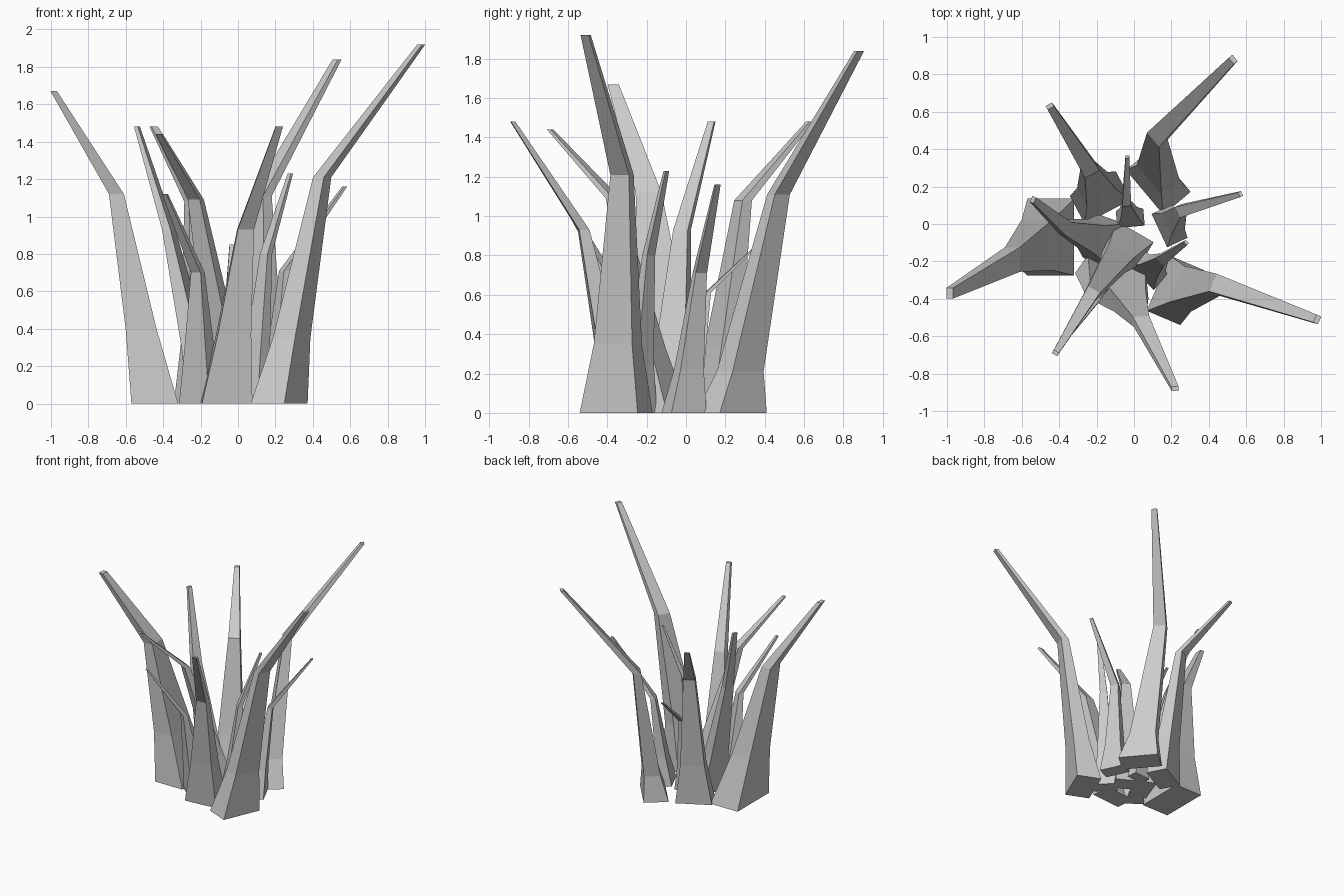
import bpy, bmesh
from math import radians, cos, sin
from mathutils import Vector

# Each blade: base x, y, thickness, facing angle, knee height, bend point, tip point
BLADES = [
    ((0.13, 0.23), 0.19, 40, 0.21, (0.125, 0.47, 1.11), (0.53, 0.88, 1.84)),
    ((-0.18, 0.14), 0.17, 118, 0.33, (-0.235, 0.29, 1.08), (-0.45, 0.63, 1.48)),
    ((-0.445, -0.07), 0.25, 180, 0.40, (-0.65, -0.19, 1.12), (-0.985, -0.37, 1.67)),
    ((-0.03, -0.10), 0.14, -120, 0.33, (-0.225, -0.37, 1.09), (-0.42, -0.69, 1.44)),
    ((-0.065, -0.33), 0.165, -85, 0.37, (0.04, -0.52, 0.93), (0.22, -0.88, 1.48)),
    ((0.22, -0.355), 0.195, -23, 0.35, (0.45, -0.325, 1.21), (0.98, -0.51, 1.92)),
    ((0.19, -0.01), 0.12, 25, 0.22, (0.25, 0.07, 0.71), (0.57, 0.16, 1.16)),
    ((-0.16, -0.09), 0.15, 160, 0.30, (-0.37, -0.02, 0.93), (-0.54, 0.13, 1.48)),
    ((0.08, -0.25), 0.11, 45, 0.25, (0.15, -0.19, 0.80), (0.28, -0.10, 1.23)),
    ((-0.02, 0.03), 0.09, 95, 0.20, (-0.04, 0.11, 0.61), (-0.035, 0.36, 0.85)),
    ((-0.20, -0.27), 0.12, -125, 0.33, (-0.215, -0.40, 0.70), (-0.39, -0.64, 1.12)),
]


def blade(name, base, thick, angle, knee_z, bend, tip):
    base, bend, tip = Vector((*base, 0)), Vector(bend), Vector(tip)
    knee = base.lerp(bend, knee_z / bend.z)
    a = radians(angle)
    u = Vector((cos(a), sin(a), 0)) * thick / 2
    v = Vector((-sin(a), cos(a), 0)) * thick * 0.82
    bm = bmesh.new()
    rings = []
    # Four rectangular sections: wide foot, knee, bend and narrow tip
    for c, s in ((base, 1), (knee, 0.66), (bend, 0.32), (tip, 0.14)):
        rings.append([bm.verts.new(c + (u * i + v * j) * s)
                      for i, j in ((-1, -1), (1, -1), (1, 1), (-1, 1))])
    for lo, hi in zip(rings, rings[1:]):
        for k in range(4):
            n = (k + 1) % 4
            bm.faces.new((lo[k], lo[n], hi[n], hi[k]))
    bm.faces.new(rings[0][::-1])
    bm.faces.new(rings[-1])
    bmesh.ops.recalc_face_normals(bm, faces=bm.faces)
    mesh = bpy.data.meshes.new(name)
    bm.to_mesh(mesh)
    bm.free()
    bpy.context.collection.objects.link(bpy.data.objects.new(name, mesh))


# Grass tuft
for n, data in enumerate(BLADES, 1):
    blade(f"grass_blade_{n}", *data)
